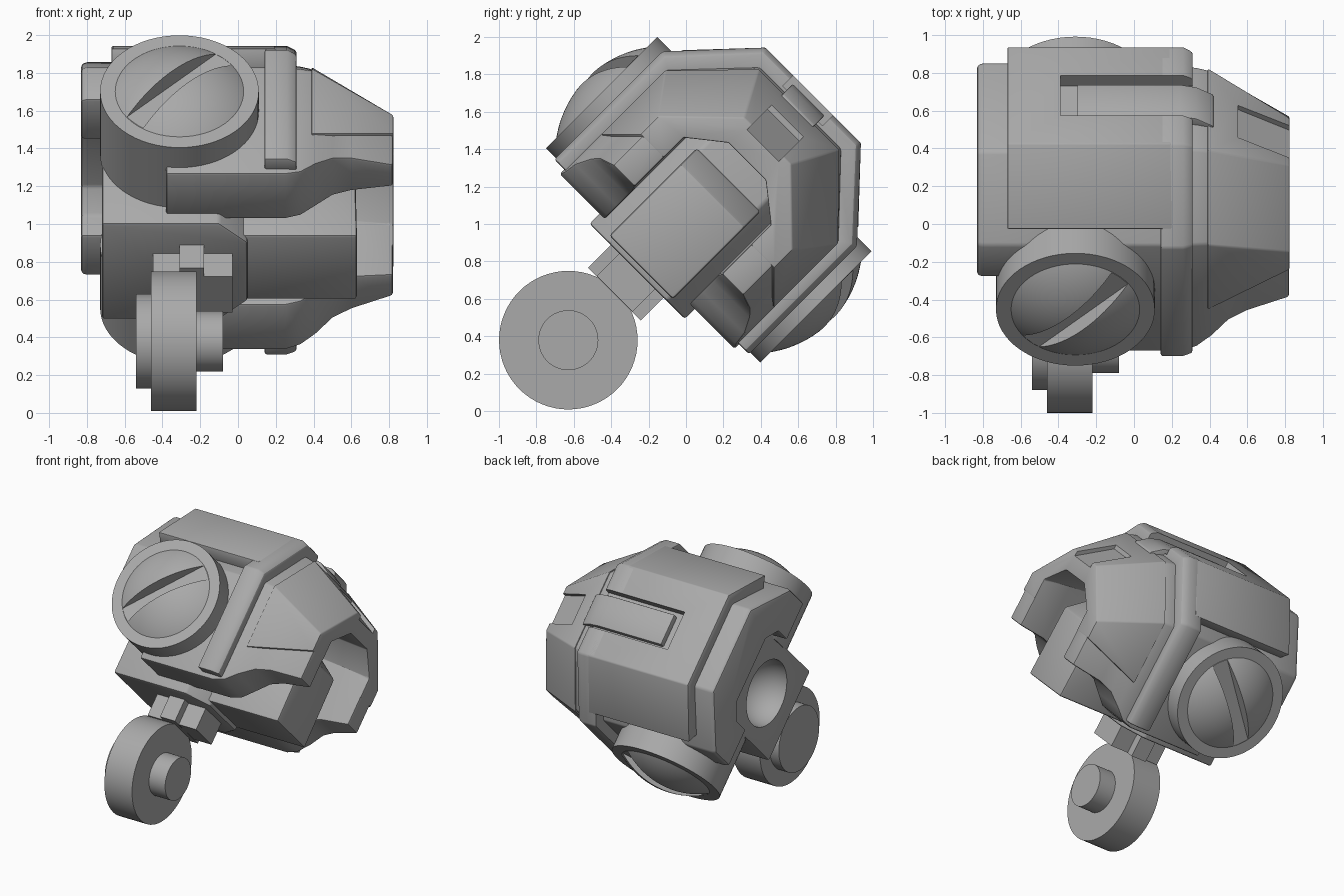
import bpy, bmesh
from math import sin, cos, pi, radians, sqrt
from mathutils import Matrix

if "Cube" in bpy.data.objects:
    bpy.data.objects.remove(bpy.data.objects["Cube"])

grey = bpy.data.materials.new("plain_grey")
grey.use_nodes = True
grey.diffuse_color = (0.4, 0.4, 0.4, 1)
grey.node_tree.nodes["Principled BSDF"].inputs["Base Color"].default_value = (0.4, 0.4, 0.4, 1)

# Everything is built upright (x, y, z), then the whole joint is tipped forward
TILT = Matrix.Translation((0, 0.121, 1.129)) @ Matrix.Rotation(radians(-45), 4, 'X')


def loft(name, rings, bevel=0.0, cuts=(), cutter=False):
    """Skin a closed solid through rings of equal point count."""
    bm = bmesh.new()
    loops = [[bm.verts.new(p) for p in ring] for ring in rings]
    n = len(rings[0])
    for a, b in zip(loops, loops[1:]):
        for i in range(n):
            j = (i + 1) % n
            bm.faces.new((a[i], a[j], b[j], b[i]))
    bm.faces.new(loops[0])
    bm.faces.new(loops[-1])
    bmesh.ops.recalc_face_normals(bm, faces=bm.faces)
    mesh = bpy.data.meshes.new(name)
    bm.to_mesh(mesh)
    bm.free()
    mesh.materials.append(grey)
    ob = bpy.data.objects.new(name, mesh)
    bpy.context.collection.objects.link(ob)
    ob.matrix_world = TILT
    if cutter:
        ob.hide_render = True
        ob.display_type = 'WIRE'
        return ob
    if bevel:
        mod = ob.modifiers.new("edge_bevel", 'BEVEL')
        mod.width = bevel
        mod.segments = 2
        mod.limit_method = 'ANGLE'
    for c in cuts:
        mod = ob.modifiers.new("cut", 'BOOLEAN')
        mod.object = c
        mod.solver = 'EXACT'
    bpy.ops.object.select_all(action='DESELECT')
    bpy.context.view_layer.objects.active = ob
    ob.select_set(True)
    bpy.context.view_layer.update()
    bpy.ops.object.convert(target='MESH')
    bpy.ops.object.shade_smooth_by_angle(angle=radians(28))
    return ob


def box(name, x, y, z, **kw):
    corners = [(y[0], z[0]), (y[1], z[0]), (y[1], z[1]), (y[0], z[1])]
    return loft(name, [[(k, a, b) for a, b in corners] for k in x], **kw)


def lathe(name, profile, place, n=64, **kw):
    """Revolve (along, radius) points; place maps (along, a, b) to a position."""
    turn = [2 * pi * i / n for i in range(n)]
    return loft(name, [[place(d, r * cos(t), r * sin(t)) for t in turn]
                       for d, r in profile], **kw)


def arch(x, foot, outer, inner):
    """Symmetric chamfered arch: outer and inner are (shoulder z, half width, top z, top half width)."""
    def half(p):
        return [(foot, p[1]), (p[0], p[1]), (p[2], p[3])]
    o, i = half(outer), half(inner)
    pts = [(z, y) for z, y in o] + [(z, -y) for z, y in reversed(o)]
    pts += [(z, -y) for z, y in i] + [(z, y) for z, y in reversed(i)]
    return [(x, y, z) for z, y in pts]


def grow(p, d):
    return (p[0] + d * 0.4, p[1] + d, p[2] + d, p[3] + d * 0.4)


# Cutters: roof channel and tip recess
channel = box("channel_cutter", (-0.39, 0.6), (-0.15, 0.15), (0.71, 1.0), cutter=True)
recess = loft("recess_cutter", [
    [(x, -0.12, z), (x, 0.12, z), (x, 0.12, z + 0.3), (x, -0.12, z + 0.3)]
    for x, z in ((0.55, 0.565), (0.9, 0.365))], cutter=True)

# Tapering main shell
WIDE, MID, NEAR, TIP = ((0.33, 0.66, 0.70, 0.31), (0.32, 0.64, 0.67, 0.30),
                        (0.27, 0.60, 0.613, 0.27), (0.12, 0.49, 0.43, 0.17))
INNER = (0.18, 0.32, 0.33, 0.17)
TIP_INNER = (0.14, 0.33, 0.29, 0.14)
loft("main_shell", [arch(-0.38, -0.465, WIDE, INNER), arch(0.25, -0.465, WIDE, INNER),
                    arch(0.33, -0.44, grow(WIDE, -0.01), INNER), arch(0.41, -0.37, MID, INNER),
                    arch(0.50, -0.29, NEAR, INNER), arch(0.60, -0.255, (0.224, 0.566, 0.556, 0.239), INNER),
                    arch(0.82, -0.23, TIP, TIP_INNER)], bevel=0.012, cuts=[recess])

# Raised panel wrapped over the shell
loft("shell_panel", [arch(0.39, -0.16, grow(MID, 0.015), INNER),
                     arch(0.822, -0.01, grow(TIP, 0.015), TIP_INNER)], bevel=0.008, cuts=[recess])

# Arch on the other end
END, END_IN = (0.33, 0.66, 0.70, 0.33), (0.24, 0.36, 0.35, 0.25)
loft("end_arch", [arch(-0.83, 0.09, grow(END, -0.01), END_IN), arch(-0.80, 0.09, END, END_IN),
                  arch(-0.37, 0.09, END, END_IN)], bevel=0.015)

# Rim band and roof plate
RIM, RIM_IN = (0.385, 0.735, 0.79, 0.36), (0.32, 0.62, 0.66, 0.29)
loft("rim_band", [arch(0.14, -0.43, RIM, RIM_IN), arch(0.26, -0.43, RIM, RIM_IN),
                  arch(0.31, -0.43, grow(RIM, -0.025), RIM_IN)], bevel=0.012, cuts=[channel])
roof = [(-0.36, 0.79), (0.36, 0.79), (0.67, 0.46), (0.58, 0.40), (0.31, 0.67),
        (-0.31, 0.67), (-0.58, 0.40), (-0.67, 0.46)]
loft("roof_plate", [[(x, y, z) for y, z in roof] for x in (-0.67, 0.20)], bevel=0.008, cuts=[channel])
loft("channel_bar", [[(x, -0.12, 0.6), (x, 0.12, 0.6), (x, 0.12, z), (x, -0.12, z)]
                     for x, z in ((-0.30, 0.755), (0.24, 0.755), (0.33, 0.735), (0.42, 0.68))], bevel=0.008)

# Round caps with a slotted dome, one on each side
R = 0.58
dome = [(0.81 - sqrt(R * R - 0.34 ** 2) + sqrt(R * R - r * r), r)
        for r in [0.34 * cos(pi / 2 * i / 12) for i in range(12)]]
for side, label in ((-1, "upper"), (1, "lower")):
    def place(d, a, b):
        return (-0.31 + a, side * d, b)

    slot = loft(label + "_slot_cutter", [
        [place(d, (s - w) * 0.7071, (s + w) * 0.7071)
         for s, w in ((-0.337, -0.06), (0.337, -0.06), (0.337, 0.06), (-0.337, 0.06))]
        for d in (0.812, 1.1)], cutter=True)
    lathe(label + "_cap", [(0.34, 0.42), (0.81, 0.42)] + dome, place, cuts=[slot])

# Core box with a round socket, and the block in the mouth of the shell
ball = lathe("socket_cutter", [(-cos(pi * i / 24) * 0.25, sin(pi * i / 24) * 0.25) for i in range(1, 24)],
             lambda d, a, b: (-0.72 + d, a, -0.13 + b), n=48, cutter=True)
plan = [(-0.72, -0.36), (-0.10, -0.36), (0.05, -0.22), (0.05, 0.22), (-0.10, 0.36), (-0.72, 0.36)]
loft("core_box", [[(x, y, z) for x, y in plan] for z in (-0.54, 0.36)], bevel=0.015, cuts=[ball])
side_view = [(0, -0.51), (0.63, -0.51), (0.62, 0.03), (0.45, 0.15), (0, 0.15)]
loft("mouth_block", [[(x, y, z) for x, z in side_view] for y in (-0.24, 0.24)], bevel=0.015)

# Cross-shaped bracket and wheel
box("bracket_wide", (-0.45, -0.03), (-0.135, 0.135), (-0.71, -0.53))
box("bracket_long", (-0.31, -0.18), (-0.20, 0.20), (-0.712, -0.53))
lathe("wheel", [(-0.54, 0.25), (-0.46, 0.25), (-0.46, 0.37), (-0.22, 0.37), (-0.22, 0.16), (-0.08, 0.16)],
      lambda d, a, b: (d, a, -1.06 + b))
